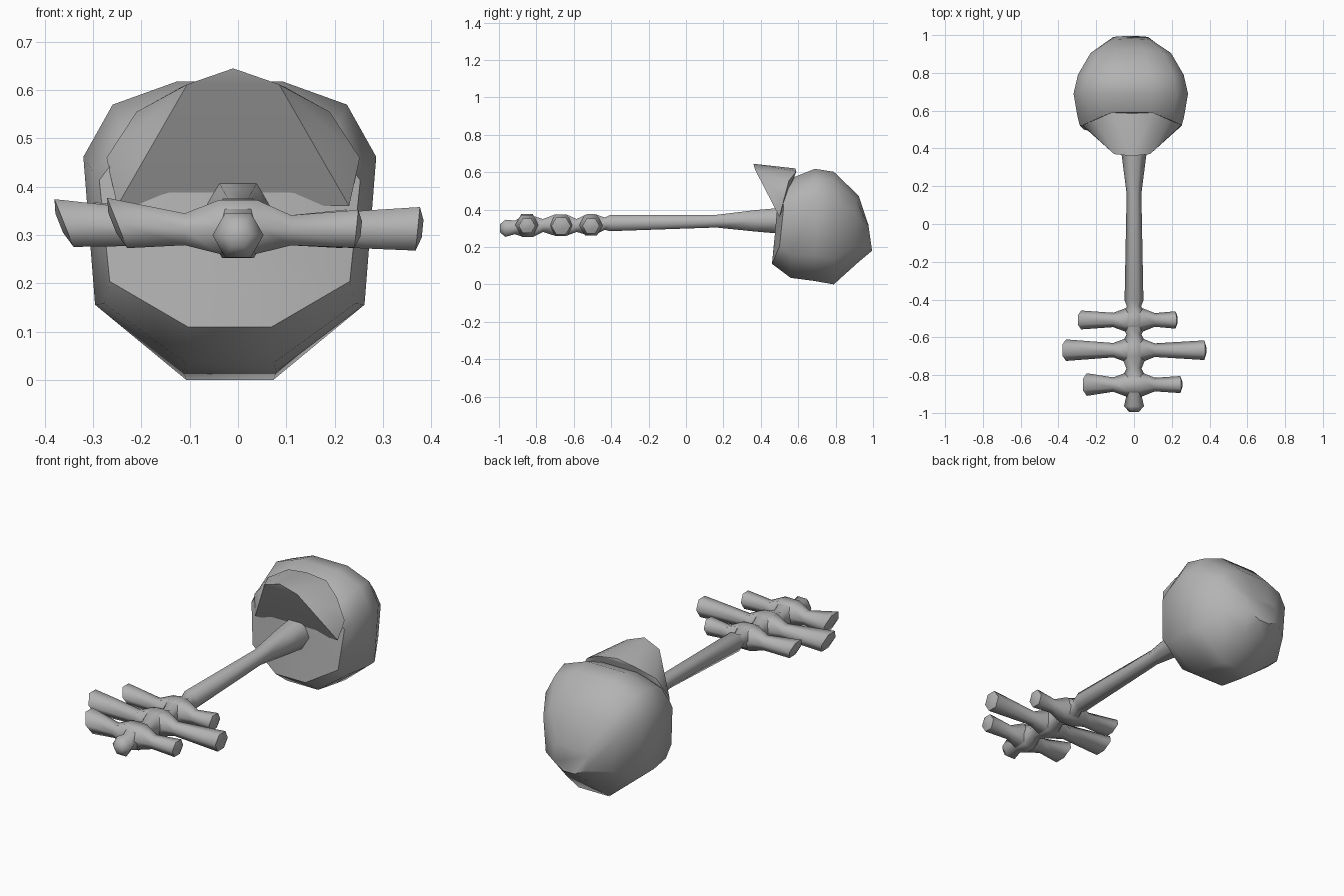
import bpy, bmesh, math
from mathutils import Vector

cube = bpy.data.objects.get("Cube")
if cube:
    bpy.data.objects.remove(cube, do_unlink=True)

grey = bpy.data.materials.new("plain grey")
grey.use_nodes = True
colour = (0.45, 0.45, 0.45, 1)
grey.diffuse_color = colour
grey.node_tree.nodes["Principled BSDF"].inputs["Base Color"].default_value = colour


def finish(name, bm, angle):
    bmesh.ops.recalc_face_normals(bm, faces=bm.faces)
    mesh = bpy.data.meshes.new(name)
    bm.to_mesh(mesh)
    bm.free()
    mesh.materials.append(grey)
    obj = bpy.data.objects.new(name, mesh)
    bpy.context.collection.objects.link(obj)
    bpy.ops.object.select_all(action='DESELECT')
    obj.select_set(True)
    bpy.context.view_layer.objects.active = obj
    bpy.ops.object.shade_smooth_by_angle(angle=math.radians(angle))


def loft(name, rings, angle):
    """Skin a list of equal point rings and cap both ends."""
    bm = bmesh.new()
    loops = [[bm.verts.new(p) for p in ring] for ring in rings]
    n = len(loops[0])
    for a, b in zip(loops, loops[1:]):
        for i in range(n):
            j = (i + 1) % n
            bm.faces.new((a[i], a[j], b[j], b[i]))
    bm.faces.new(loops[0])
    bm.faces.new(loops[-1])
    finish(name, bm, angle)


def hexagon(r):
    return [(r * math.cos(math.pi * k / 3), r * math.sin(math.pi * k / 3))
            for k in range(6)]


# Handle and spine: six-sided, swelling into a bead at each rib
spine = [(-0.995, 0.025, 0.30), (-0.965, 0.053, 0.30), (-0.915, 0.042, 0.305),
         (-0.87, 0.066, 0.31), (-0.82, 0.066, 0.31), (-0.765, 0.04, 0.315),
         (-0.70, 0.066, 0.317), (-0.64, 0.066, 0.317), (-0.585, 0.04, 0.315),
         (-0.53, 0.064, 0.32), (-0.485, 0.064, 0.32), (-0.435, 0.038, 0.325),
         (-0.405, 0.05, 0.328), (0.16, 0.039, 0.338), (0.37, 0.066, 0.34),
         (0.56, 0.085, 0.34)]
loft("handle", [[(u, y, z + v) for u, v in hexagon(r)] for y, r, z in spine], 62)


# Crossing ribs: thin near the spine, flared at slanted ends
def rib(name, y, left, right, left_r, right_r):
    stations = [(left, left_r, 0.325), (-0.11, 0.038, 0.312), (-0.04, 0.064, 0.317),
                (0.04, 0.064, 0.317), (0.11, 0.036, 0.31), (right, right_r, 0.313)]
    rings = []
    for x, r, z in stations:
        slant = -0.4 if x == left else 0.1 if x == right else 0
        rings.append([Vector((x + slant * v, y + u, z + v)) for u, v in hexagon(r)])

    # shallow pointed tips
    def tip(ring, reach):
        mid = sum(ring, Vector()) / len(ring)
        return [mid.lerp(p, 0.4) + Vector((reach, 0, 0)) for p in ring]

    loft(name, [tip(rings[0], -0.01)] + rings + [tip(rings[-1], 0.01)], 62)


rib("rear_rib", -0.508, -0.28, 0.22, 0.05, 0.046)
rib("middle_rib", -0.668, -0.36, 0.372, 0.057, 0.052)
rib("front_rib", -0.85, -0.25, 0.245, 0.06, 0.045)

# Bulky head: one ten-sided section swept back, front face leaning and bowed
half = [(0.32, 0), (0.92, 0.23), (1, 0.74), (0.8, 0.92), (0.36, 1)]
section = half + [(-x, t) for x, t in reversed(half)]
# y, half width, bottom, top, lean with height, bow with width
head = [(0.47, 0.13, 0.21, 0.44, 0.02, 0.0), (0.455, 0.27, 0.11, 0.52, 0.03, 0.045),
        (0.56, 0.282, 0.035, 0.57, 0.01, 0.0), (0.69, 0.303, 0.018, 0.618, 0, 0),
        (0.79, 0.28, 0.0, 0.602, 0, 0), (0.925, 0.213, 0.12, 0.475, 0, -0.02),
        (0.995, 0.10, 0.18, 0.32, -0.02, 0)]
loft("head", [[(-0.017 + w * x, y + lean * t + bow * x * x, lo + (hi - lo) * t)
               for x, t in section] for y, w, lo, hi, lean, bow in head], 50)

# Overhanging brow that rises from the front of the head
bm = bmesh.new()
for x, y, z in [(0, 0.36, 0.645), (0, 0.585, 0.62), (0, 0.49, 0.41)]:
    bm.verts.new((x - 0.01, y, z))
for side in (-1, 1):
    for x, y, z in [(0.095, 0.37, 0.612), (0.262, 0.525, 0.46), (0.2, 0.55, 0.555),
                    (0.11, 0.59, 0.605), (0.24, 0.5, 0.36)]:
        bm.verts.new((side * x - 0.01, y, z))
bmesh.ops.convex_hull(bm, input=bm.verts)
finish("brow", bm, 50)
